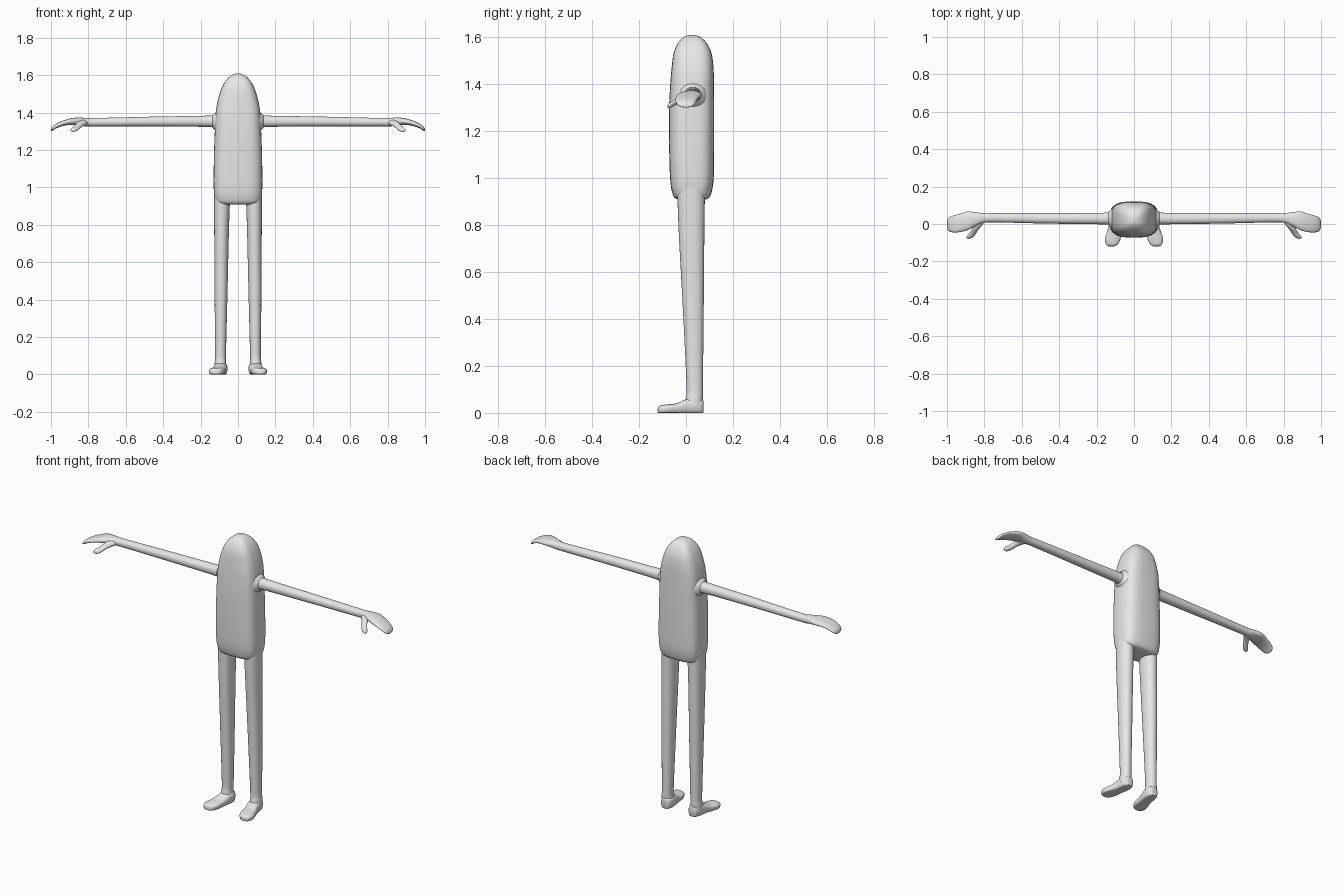
import bpy, bmesh, math
from mathutils import Vector

mat = bpy.data.materials.new("light grey")
mat.diffuse_color = (0.8, 0.8, 0.8, 1)


def spline(rows, steps):
    """Catmull-Rom interpolation through cross-section rows."""
    out = []
    for i in range(len(rows) - 1):
        p0, p1 = rows[max(i - 1, 0)], rows[i]
        p2, p3 = rows[i + 1], rows[min(i + 2, len(rows) - 1)]
        for s in range(steps):
            t = s / steps
            out.append([0.5 * (2 * b + (c - a) * t + (2 * a - 5 * b + 4 * c - d) * t * t
                               + (3 * b - a - 3 * c + d) * t ** 3)
                        for a, b, c, d in zip(p0, p1, p2, p3)])
    return out + [list(rows[-1])]


def loft(name, axis, rows, power=2.0, sides=28, steps=4, mirror=True):
    """Rows are (x, y, z, half width, half height) of rings across the axis."""
    u, v = {"x": ((0, 1, 0), (0, 0, 1)), "y": ((1, 0, 0), (0, 0, 1)),
            "z": ((1, 0, 0), (0, 1, 0))}[axis]
    u, v = Vector(u), Vector(v)
    bm = bmesh.new()
    rings = []
    for x, y, z, a, b in spline(rows, steps):
        ring = []
        for k in range(sides):
            t = 2 * math.pi * k / sides
            c, s = math.cos(t), math.sin(t)
            p = u * math.copysign(abs(c) ** (2 / power), c) * max(a, 0.001)
            q = v * math.copysign(abs(s) ** (2 / power), s) * max(b, 0.001)
            ring.append(bm.verts.new(Vector((x, y, z)) + p + q))
        rings.append(ring)
    for r, n in zip(rings, rings[1:]):
        for k in range(sides):
            j = (k + 1) % sides
            bm.faces.new((r[k], r[j], n[j], n[k]))
    bm.faces.new(rings[0][::-1])
    bm.faces.new(rings[-1])
    bmesh.ops.recalc_face_normals(bm, faces=bm.faces)
    me = bpy.data.meshes.new(name)
    bm.to_mesh(me)
    bm.free()
    me.materials.append(mat)
    ob = bpy.data.objects.new(name, me)
    bpy.context.collection.objects.link(ob)
    bpy.context.view_layer.objects.active = ob
    ob.select_set(True)
    bpy.ops.object.shade_smooth_by_angle(angle=math.radians(50))
    ob.select_set(False)
    if mirror:
        ob.modifiers.new("mirror", "MIRROR").use_mirror_merge = False
    return ob


# Torso and head in one rounded capsule
loft("body", "z", [
    (0, 0.025, 0.907, 0.085, 0.050), (0, 0.025, 0.913, 0.108, 0.070),
    (0, 0.025, 0.935, 0.123, 0.083), (0, 0.025, 1.00, 0.130, 0.093),
    (0, 0.024, 1.15, 0.129, 0.096), (0, 0.024, 1.30, 0.124, 0.096),
    (0, 0.026, 1.40, 0.119, 0.093), (0, 0.028, 1.47, 0.107, 0.089),
    (0, 0.028, 1.53, 0.088, 0.081), (0, 0.027, 1.57, 0.066, 0.064),
    (0, 0.026, 1.595, 0.042, 0.042), (0, 0.025, 1.606, 0.020, 0.022),
    (0, 0.025, 1.609, 0.002, 0.002)], power=3.2, sides=40, mirror=False)

# Tapering legs
loft("leg", "z", [
    (0.094, 0.030, 0.03, 0.034, 0.038), (0.094, 0.036, 0.07, 0.030, 0.036),
    (0.093, 0.037, 0.12, 0.029, 0.035), (0.091, 0.032, 0.40, 0.034, 0.043),
    (0.088, 0.024, 0.75, 0.039, 0.054), (0.086, 0.022, 0.90, 0.042, 0.058),
    (0.085, 0.022, 0.96, 0.043, 0.060)], power=2.2)

# Feet, splayed outwards with flat soles
foot = loft("foot", "y", [
    (0.090, 0.074, 0.030, 0.014, 0.022), (0.090, 0.068, 0.030, 0.026, 0.030),
    (0.091, 0.040, 0.031, 0.035, 0.036), (0.096, 0.000, 0.027, 0.036, 0.031),
    (0.106, -0.040, 0.020, 0.038, 0.021), (0.114, -0.080, 0.018, 0.042, 0.018),
    (0.118, -0.108, 0.016, 0.032, 0.016), (0.120, -0.118, 0.014, 0.018, 0.010),
    (0.120, -0.121, 0.013, 0.003, 0.003)], power=2.5)
for vert in foot.data.vertices:      # press the sole flat
    if vert.co.z < 0.010:
        vert.co.z = max(0.0, vert.co.z * 0.5 - 0.002)

# Straight arms, flared at the shoulder
loft("arm", "x", [
    (0.085, 0.028, 1.350, 0.066, 0.066), (0.115, 0.028, 1.350, 0.056, 0.054),
    (0.135, 0.029, 1.352, 0.038, 0.036), (0.165, 0.029, 1.353, 0.031, 0.030),
    (0.45, 0.030, 1.352, 0.028, 0.026), (0.70, 0.033, 1.349, 0.025, 0.023),
    (0.82, 0.033, 1.348, 0.024, 0.022)], power=2.2)

# Mitten hands, drooping at the tips
loft("hand", "x", [
    (0.780, 0.033, 1.348, 0.023, 0.021), (0.815, 0.031, 1.349, 0.028, 0.022),
    (0.850, 0.025, 1.352, 0.038, 0.021), (0.890, 0.017, 1.352, 0.050, 0.018),
    (0.930, 0.006, 1.344, 0.049, 0.015), (0.965, 0.000, 1.331, 0.045, 0.013),
    (0.988, -0.001, 1.317, 0.038, 0.012), (0.997, -0.001, 1.309, 0.026, 0.009),
    (1.000, -0.001, 1.306, 0.004, 0.003)], power=2.3)

# Thumbs, pointing forward and down
loft("thumb", "y", [
    (0.822, 0.030, 1.347, 0.026, 0.014), (0.832, 0.000, 1.344, 0.025, 0.016),
    (0.846, -0.025, 1.335, 0.019, 0.015), (0.860, -0.046, 1.322, 0.018, 0.013),
    (0.874, -0.065, 1.311, 0.019, 0.012), (0.882, -0.075, 1.306, 0.014, 0.009),
    (0.885, -0.079, 1.304, 0.003, 0.002)], sides=20)
